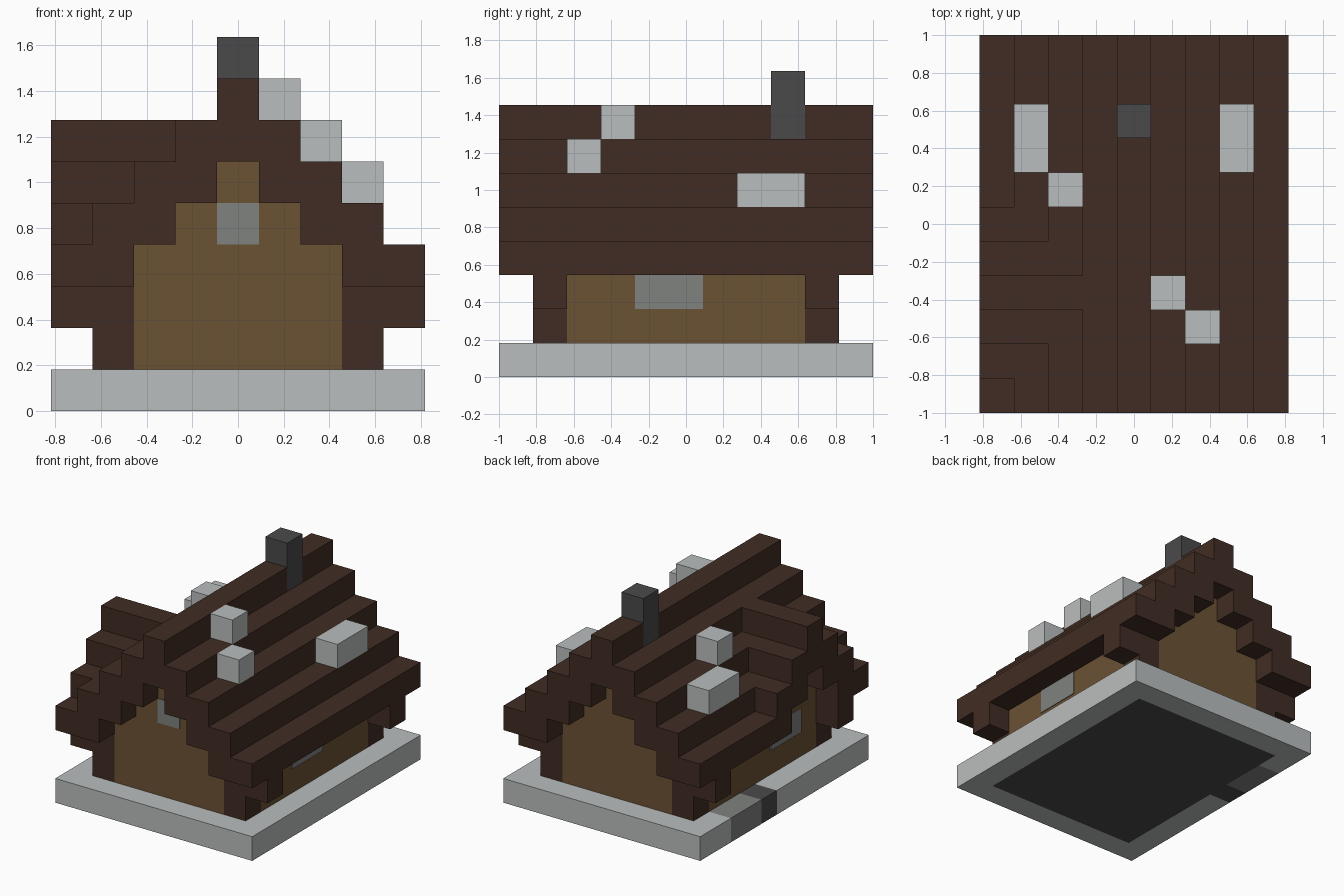
import bpy, bmesh

if "Cube" in bpy.data.objects:
    bpy.data.objects.remove(bpy.data.objects["Cube"])

U = 2 / 11                      # size of one block
NX, NY = 9, 11                  # footprint in blocks


def material(name, hexcode):
    rgb = [int(hexcode[i:i + 2], 16) / 255 for i in (0, 2, 4)]
    col = [c / 12.92 if c < 0.04 else ((c + 0.055) / 1.055) ** 2.4 for c in rgb] + [1]
    m = bpy.data.materials.new(name)
    m.use_nodes = True
    m.diffuse_color = col
    m.node_tree.nodes["Principled BSDF"].inputs["Base Color"].default_value = col
    return m


stone = material("pale stone", "BABEBD")
timber = material("dark timber", "402C23")
plank = material("tan plank", "6B5234")
coal = material("charcoal", "4A4A4A")
glass = material("grey glass", "7F827F")


def blocks(name, mat, boxes):
    """One object from boxes (x0, x1, y0, y1, z0, z1) in block units."""
    bm = bmesh.new()
    for x0, x1, y0, y1, z0, z1 in boxes:
        cube = bmesh.ops.create_cube(bm, size=1)["verts"]
        for v in cube:
            v.co = (((x1 if v.co.x > 0 else x0) - NX / 2) * U,
                    ((y1 if v.co.y > 0 else y0) - NY / 2) * U,
                    (z1 if v.co.z > 0 else z0) * U)
    me = bpy.data.meshes.new(name)
    bm.to_mesh(me)
    bm.free()
    me.materials.append(mat)
    ob = bpy.data.objects.new(name, me)
    bpy.context.collection.objects.link(ob)
    return ob


# Foundation: stone rim around a charcoal floor
blocks("foundation_rim", stone, [
    (0, 9, 0, 1, 0, 1), (0, 9, 10, 11, 0, 1), (8, 9, 1, 10, 0, 1),
    (0, 1, 1, 6, 0, 1), (0, 1, 9, 10, 0, 1)])
blocks("floor", coal, [(1, 8, 1, 10, 0, 1)])
blocks("side_step", coal, [(0, 1, 6, 7, 0, 1)])
blocks("cellar_light", glass, [(0, 1, 7, 9, 0, 1)])

# Plank walls with stepped gables, and the dormer gable on the right side
blocks("walls", plank, [
    (2, 7, 1, 10, 1, 4), (1, 2, 2, 9, 1, 3), (7, 8, 2, 9, 1, 3),
    (3, 6, 1, 10, 4, 5), (4, 5, 1, 10, 5, 6)])
blocks("dormer_wall", plank, [(1, 2, 2, 5, 3, 4), (1, 2, 3, 4, 4, 5)])

# Corner posts and the brackets under the eaves
blocks("corner_posts", timber, [(x, x + 1, y, y + 1, 1, 3) for x in (1, 7) for y in (1, 9)])
blocks("eave_brackets", timber, [(x, x + 1, y, y + 1, 2, 3) for x in (0, 8) for y in (1, 9)])

# Main roof: stepped courses, open on the right where the dormer sits
roof = [(4, 5, 0, 11, 6, 7), (4, 5, 0, 8, 7, 8), (4, 5, 9, 11, 7, 8)]
for i in range(4):
    low, high = max(3, i + 2), i + 4
    roof.append((8 - i, 9 - i, 0, 11, low, high))
    gaps = {0: [(0, 1), (6, 11)], 1: [(0, 2), (5, 11)]}.get(i, [(0, 11)])
    roof += [(i, i + 1, a, b, low, high) for a, b in gaps]
blocks("main_roof", timber, roof)

# Dormer roof: stepped courses running across the main roof
dormer = [(0, 3, 3, 4, 5, 7)]
for j in (1, 2):
    dormer += [(0, 3 - j, y, y + 1, 5 - j, 7 - j) for y in (3 - j, 3 + j)]
blocks("dormer_roof", timber, dormer)

# Chimney and loose stones on the roof
blocks("chimney", coal, [(4, 5, 8, 9, 7, 9)])
blocks("roof_stones", stone, [
    (5, 6, 3, 4, 7, 8), (6, 7, 2, 3, 6, 7), (7, 8, 7, 9, 5, 6),
    (1, 2, 7, 9, 5, 6), (2, 3, 6, 7, 6, 7)])

# Window plates
T = 0.03
blocks("front_window", glass, [(4, 5, 1 - T, 1, 4, 5)])
blocks("left_window", glass, [(8, 8 + T, 4, 6, 2, 3)])
blocks("right_window", glass, [(1 - T, 1, 3, 5, 2, 3)])
